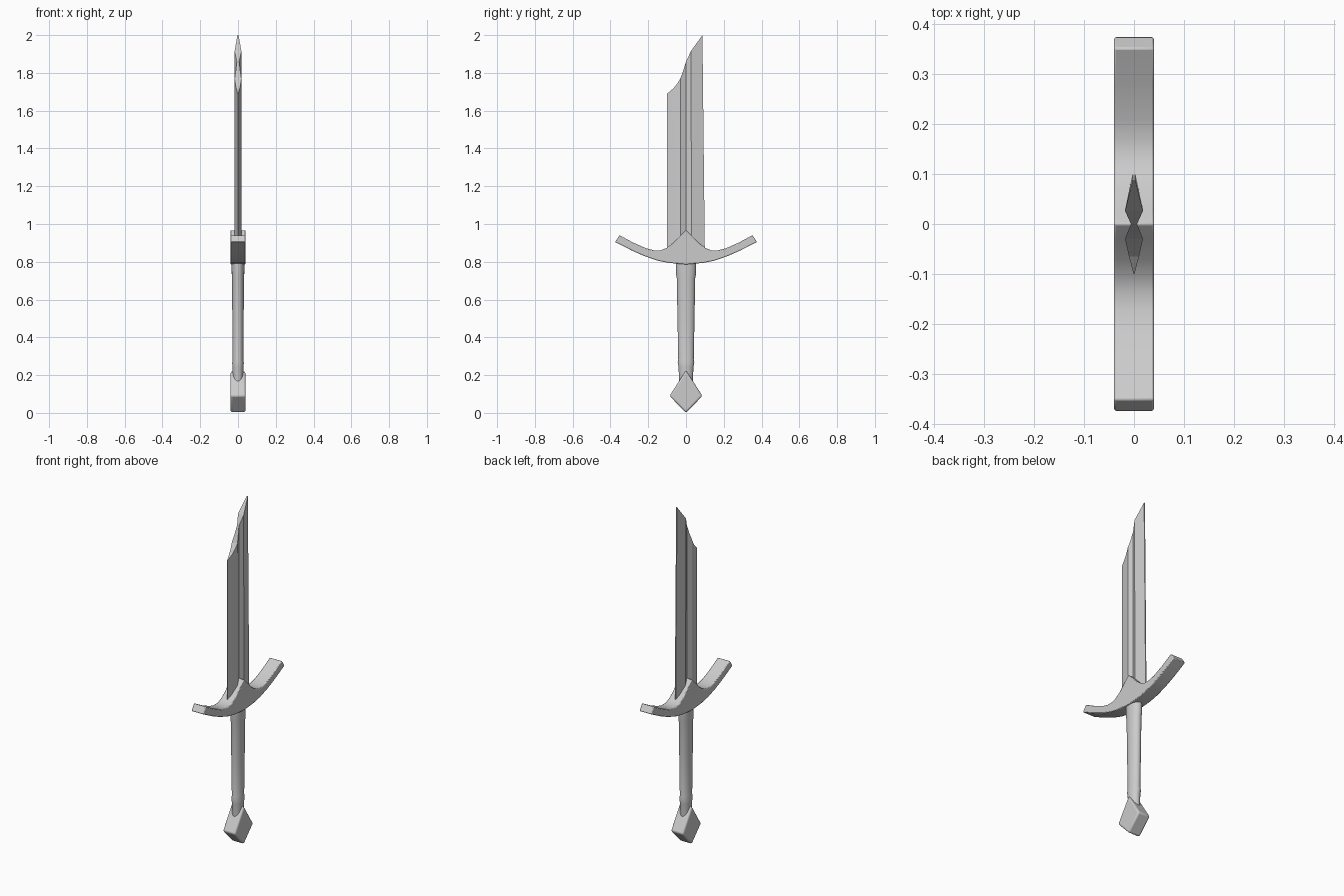
import bpy, bmesh, math

if "Cube" in bpy.data.objects:
    bpy.data.objects.remove(bpy.data.objects["Cube"], do_unlink=True)

steel = bpy.data.materials.new("plain grey")
steel.use_nodes = True
steel.diffuse_color = (0.6, 0.6, 0.6, 1)
steel.node_tree.nodes["Principled BSDF"].inputs["Base Color"].default_value = (0.6, 0.6, 0.6, 1)


def finish(name, bm, angle=30):
    """Turn a bmesh into a shaded, coloured object."""
    bmesh.ops.recalc_face_normals(bm, faces=bm.faces[:])
    mesh = bpy.data.meshes.new(name)
    bm.to_mesh(mesh)
    bm.free()
    obj = bpy.data.objects.new(name, mesh)
    bpy.context.collection.objects.link(obj)
    mesh.materials.append(steel)
    bpy.ops.object.select_all(action="DESELECT")
    obj.select_set(True)
    bpy.context.view_layer.objects.active = obj
    bpy.ops.object.shade_smooth_by_angle(angle=math.radians(angle))
    return obj


def loft(name, rings, angle=30):
    """Skin a row of equal-length rings and cap both ends."""
    bm = bmesh.new()
    rows = [[bm.verts.new(p) for p in ring] for ring in rings]
    for a, b in zip(rows, rows[1:]):
        for i in range(len(a)):
            j = (i + 1) % len(a)
            bm.faces.new((a[i], a[j], b[j], b[i]))
    bm.faces.new(rows[0])
    bm.faces.new(rows[-1])
    return finish(name, bm, angle)


def extruded(name, half, thickness, bevel, segments):
    """Mirror a half outline across y = 0 and extrude it along x."""
    outline = half + [(-y, z) for y, z in reversed(half) if y > 0]
    rings = [[(x, y, z) for y, z in outline] for x in (-thickness, thickness)]
    obj = loft(name, rings, 35)
    mod = obj.modifiers.new("soft edges", "BEVEL")
    mod.width, mod.segments, mod.limit_method = bevel, segments, "ANGLE"
    mod.angle_limit = math.radians(40)
    return obj


# Blade: twin-ridged section with a hollow centre and a broken, slanted tip.
# Each station is (y, half thickness, top height).
stations = [(-0.1, 0.001, 1.69), (-0.065, 0.01, 1.72), (-0.045, 0.0145, 1.745),
            (-0.03, 0.018, 1.77), (-0.015, 0.012, 1.81), (0, 0.006, 1.86),
            (0.03, 0.018, 1.915), (0.1, 0.003, 2.0)]
blade_rings = []
for y, w, top in stations:
    lean = 0.87 if y > 0 else 1
    blade_rings.append([(-w, y, 0.82), (w, y, 0.82), (w, y * lean, top), (-w, y * lean, top)])
loft("blade", blade_rings, 8)

# Crossguard: upswept arms with a peak in the middle
guard = [(0, 0.967), (0.03, 0.938), (0.07, 0.897), (0.105, 0.872), (0.135, 0.861),
         (0.17, 0.861), (0.21, 0.871), (0.28, 0.902), (0.352, 0.941), (0.376, 0.905),
         (0.29, 0.861), (0.22, 0.83), (0.15, 0.806), (0.09, 0.794), (0, 0.786)]
extruded("crossguard", guard, 0.04, 0.004, 2)

# Pommel: diamond block with rounded edges
extruded("pommel", [(0, 0.225), (0.087, 0.09), (0, 0)], 0.04, 0.01, 3)

# Grip: tapering oval handle with a collar at each end
sections = [(0.13, 0.028, 0.036), (0.24, 0.029, 0.039), (0.265, 0.031, 0.044),
            (0.28, 0.028, 0.041), (0.5, 0.03, 0.045), (0.715, 0.032, 0.049),
            (0.73, 0.033, 0.052), (0.8, 0.034, 0.054)]
grip_rings = []
for z, rx, ry in sections:
    turns = [math.tau * i / 24 for i in range(24)]
    grip_rings.append([(rx * math.cos(t), ry * math.sin(t), z) for t in turns])
loft("grip", grip_rings, 35)
